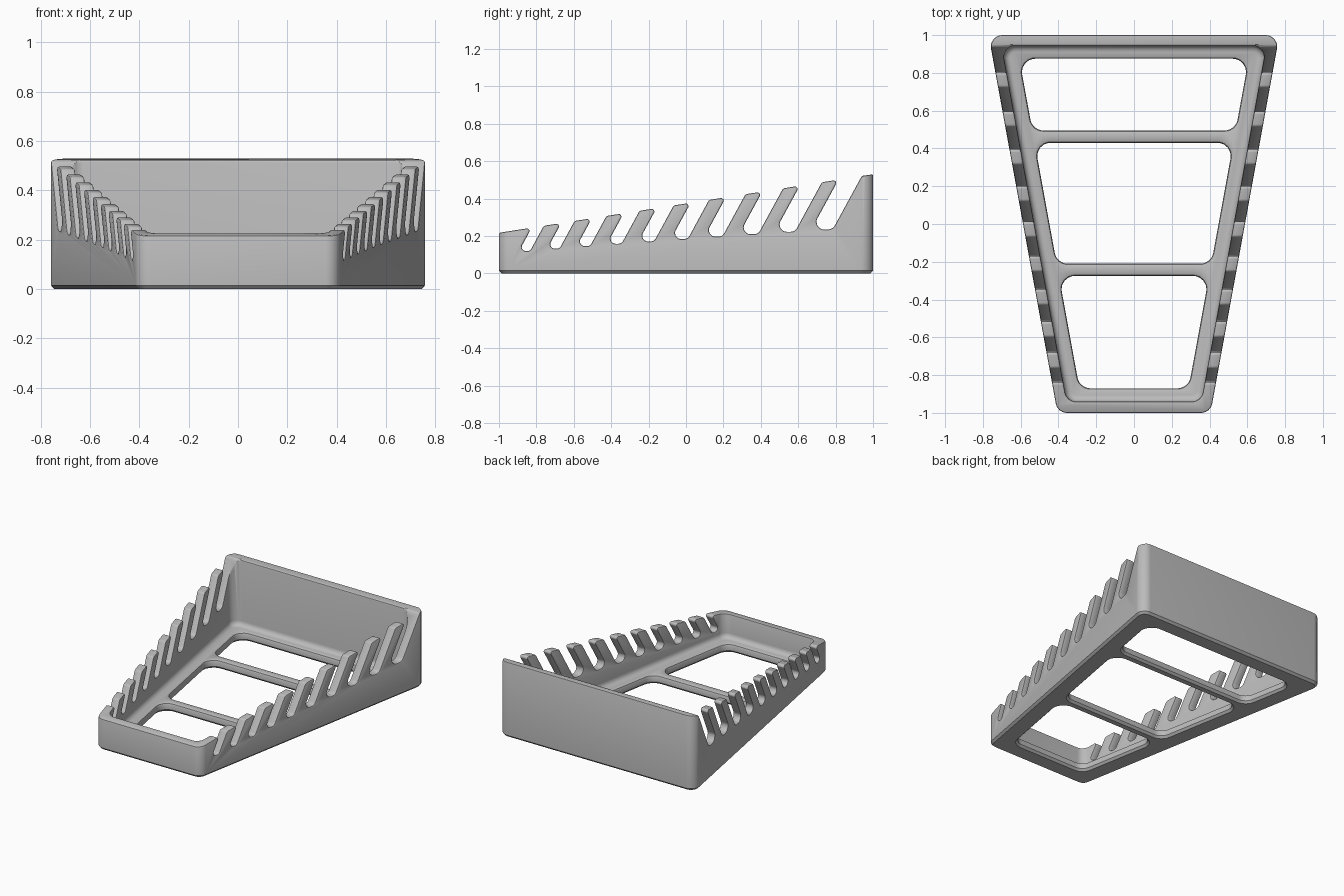
import bpy
import bmesh
import math
from mathutils import Vector

cube = bpy.data.objects.get("Cube")
if cube:
    bpy.data.objects.remove(cube, do_unlink=True)

FLOOR = 0.06       # floor thickness
WALL = 0.06        # wall thickness
LEAN = 0.545       # slot lean, y per z
RIM_MID, RIM_SLOPE = 0.3735, 0.1565


def half_width(y):
    return 0.5875 + 0.1825 * y


def rim(y):
    return RIM_MID + RIM_SLOPE * y


def rounded(corners, steps=6):
    """Polygon outline with each (x, y, radius) corner filleted."""
    out = []
    for i, (x, y, r) in enumerate(corners):
        p = Vector((x, y))
        if r <= 0:
            out.append(p)
            continue
        a = (Vector(corners[i - 1][:2]) - p).normalized()
        b = (Vector(corners[(i + 1) % len(corners)][:2]) - p).normalized()
        half = a.angle(b) / 2
        centre = p + (a + b).normalized() * (r / math.sin(half))
        reach = r / math.tan(half)
        v0, v1 = p + a * reach - centre, p + b * reach - centre
        for k in range(steps + 1):
            out.append(centre + v0.lerp(v1, k / steps).normalized() * r)
    return out


def trapezoid(y0, y1, margin, radius, inset):
    y0, y1, m, r = y0 + inset, y1 - inset, margin + inset, radius - inset
    w0, w1 = half_width(y0) - m, half_width(y1) - m
    return rounded([(-w0, y0, r), (w0, y0, r), (w1, y1, r), (-w1, y1, r)])


def loft(name, loops):
    """Solid skinned through matching 3D loops, capped at both ends."""
    bm = bmesh.new()
    rings = [[bm.verts.new(p) for p in loop] for loop in loops]
    for low, high in zip(rings, rings[1:]):
        for i in range(len(low)):
            bm.faces.new((low[i - 1], low[i], high[i], high[i - 1]))
    bm.faces.new(rings[0])
    bm.faces.new(rings[-1])
    bmesh.ops.recalc_face_normals(bm, faces=bm.faces[:])
    mesh = bpy.data.meshes.new(name)
    bm.to_mesh(mesh)
    bm.free()
    obj = bpy.data.objects.new(name, mesh)
    bpy.context.collection.objects.link(obj)
    return obj


def stacked(name, y0, y1, margin, radius, levels):
    return loft(name, [[(p.x, p.y, z) for p in trapezoid(y0, y1, margin, radius, d)]
                       for z, d in levels])


# Tapered outer block with a chamfered foot
tray = stacked("slotted_tray", -1, 1, 0, 0.06, [(0, 0.015), (0.015, 0), (0.7, 0)])

# Inner cavity with a filleted floor
R = 0.035
fillet = [(FLOOR + R * (1 - math.cos(t)), R * (1 - math.sin(t)))
          for t in (math.pi / 2 * k / 5 for k in range(6))]
cavity = stacked("cavity_cutter", -1 + WALL, 1 - 0.055, WALL, 0.06, fillet + [(0.9, 0)])

# Floor windows, flared at both faces
F = 0.015
flare = [(-0.05, -F), (-0.001, -F), (F, 0), (FLOOR - F, 0),
         (FLOOR - F * 0.3, -F * 0.3), (FLOOR + 0.001, -F), (FLOOR + 0.02, -F)]
windows = [stacked("window_cutter", y0, y1, 0.14, 0.07, flare)
           for y0, y1 in ((-0.87, -0.275), (-0.21, 0.43), (0.495, 0.875))]

# Side silhouette: sloped rim with ten leaning slots
outline = [(-1.2, -0.1, 0), (-1.2, rim(-1.2), 0)]
for i in range(10):
    y = -0.863 + 0.1515 * i + 0.0028 * i * i
    z = 0.12 + 0.0128 * i
    w = 0.059 + 0.0061 * i
    left, right = y - w / 2, y + w / 2
    tops = [(b + LEAN * (RIM_MID - z)) / (1 - LEAN * RIM_SLOPE) for b in (left, right)]
    outline += [(tops[0], rim(tops[0]), 0.014), (left, z, w * 0.35),
                (right, z, w * 0.35), (tops[1], rim(tops[1]), 0.02)]
outline += [(1.2, rim(1.2), 0), (1.2, -0.1, 0)]
profile = rounded(outline)
silhouette = loft("silhouette_cutter", [[(x, p.x, p.y) for p in profile] for x in (-1, 1)])

# Combine the solids and soften the rims
cutters = [cavity, *windows, silhouette]
for cutter in cutters:
    cutter.hide_render = True
    mod = tray.modifiers.new("cut", 'BOOLEAN')
    mod.operation = 'INTERSECT' if cutter is silhouette else 'DIFFERENCE'
    mod.solver = 'EXACT'
    mod.object = cutter
weld = tray.modifiers.new("weld", 'WELD')
weld.merge_threshold = 0.0005
bevel = tray.modifiers.new("soft_rims", 'BEVEL')
bevel.width = 0.008
bevel.segments = 2
bevel.limit_method = 'ANGLE'
bevel.angle_limit = math.radians(50)
bevel.use_clamp_overlap = False

graph = bpy.context.evaluated_depsgraph_get()
result = bpy.data.meshes.new_from_object(tray.evaluated_get(graph))
tray.modifiers.clear()
tray.data = result
for cutter in cutters:
    bpy.data.objects.remove(cutter, do_unlink=True)

# Plain grey plastic
grey = bpy.data.materials.new("grey_plastic")
grey.use_nodes = True
colour = (0.5, 0.5, 0.5, 1)
grey.diffuse_color = colour
grey.node_tree.nodes["Principled BSDF"].inputs["Base Color"].default_value = colour
tray.data.materials.clear()
tray.data.materials.append(grey)

bpy.ops.object.select_all(action='DESELECT')
tray.select_set(True)
bpy.context.view_layer.objects.active = tray
bpy.ops.object.shade_smooth_by_angle(angle=math.radians(35))
